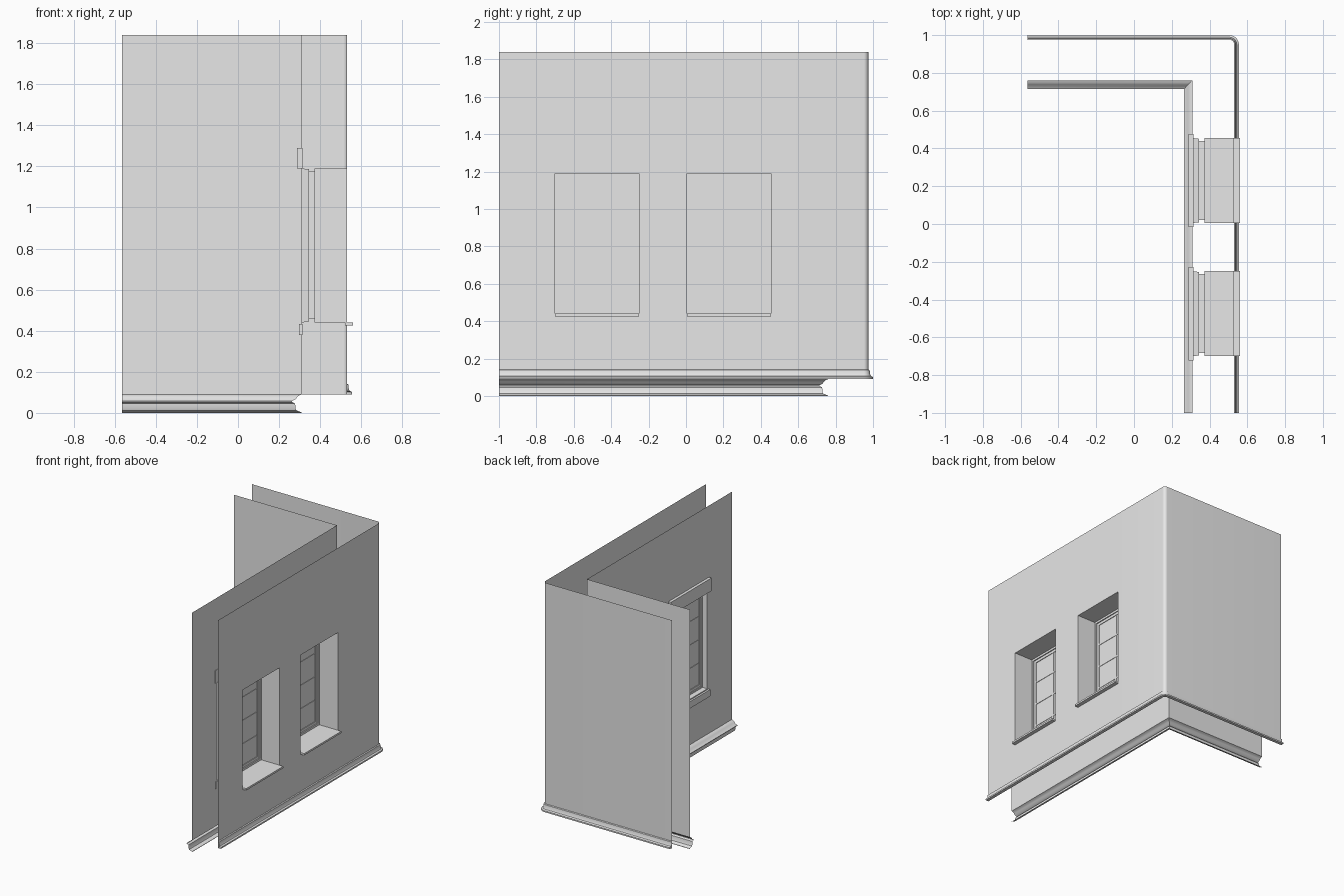
import bpy, bmesh, math
from mathutils import Vector

cube = bpy.data.objects.get("Cube")
if cube:
    bpy.data.objects.remove(cube, do_unlink=True)

plaster = bpy.data.materials.new("plain_grey")
plaster.use_nodes = True
plaster.diffuse_color = (0.8, 0.8, 0.8, 1)
plaster.node_tree.nodes["Principled BSDF"].inputs["Base Color"].default_value = (0.8, 0.8, 0.8, 1)

LEFT_END, FRONT_END, TOP, BASE = -0.565, -1.0, 1.84, 0.09
OUTER, INNER = (0.53, 0.975), (0.31, 0.76)
WINDOWS = [(-0.70, -0.25), (0.005, 0.455)]
SILL, HEAD = 0.44, 1.19


def finish(name, bm):
    for f in bm.faces:
        f.smooth = True
    me = bpy.data.meshes.new(name)
    bm.to_mesh(me)
    bm.free()
    me.set_sharp_from_angle(angle=math.radians(30))
    me.materials.append(plaster)
    ob = bpy.data.objects.new(name, me)
    bpy.context.collection.objects.link(ob)
    return ob


def corner_path(corner, offset, radius):
    """L-shaped plan line, pushed outward by offset, with a rounded corner."""
    x, y = corner
    pts = [(LEFT_END, y + offset)]
    if radius:
        r = radius + offset
        for i in range(9):
            a = math.pi / 2 * (1 - i / 8)
            pts.append((x - radius + r * math.cos(a), y - radius + r * math.sin(a)))
    else:
        pts.append((x + offset, y + offset))
    return pts + [(x + offset, FRONT_END)]


def sweep(corner, profile, radius=0.0, inward=False):
    """Run an (offset, height) profile along the L-shaped plan."""
    bm = bmesh.new()
    rows = [[bm.verts.new((x, y, z)) for x, y in corner_path(corner, d, radius)]
            for d, z in profile]
    for a, b in zip(rows, rows[1:]):
        for i in range(len(a) - 1):
            quad = (a[i], a[i + 1], b[i + 1], b[i])
            bm.faces.new(quad[::-1] if inward else quad)
    return bm


def cut_windows(bm, x):
    """Slice the long wall on the window lines and remove the openings."""
    cuts = [((0, y, 0), (0, 1, 0)) for w in WINDOWS for y in w]
    cuts += [((0, 0, z), (0, 0, 1)) for z in (SILL, HEAD)]
    for co, no in cuts:
        bmesh.ops.bisect_plane(bm, geom=bm.verts[:] + bm.edges[:] + bm.faces[:],
                               plane_co=co, plane_no=no)
    holes = []
    for f in bm.faces:
        c = f.calc_center_median()
        if abs(c.x - x) < 0.001 and SILL < c.z < HEAD and any(a < c.y < b for a, b in WINDOWS):
            holes.append(f)
    bmesh.ops.delete(bm, geom=holes, context='FACES')


def box(bm, x, y, z):
    verts = bmesh.ops.create_cube(bm, size=1)["verts"]
    for v in verts:
        v.co = Vector([s[0] if c < 0 else s[1] for c, s in zip(v.co, (x, y, z))])


def box_part(name, x, y, z):
    bm = bmesh.new()
    box(bm, x, y, z)
    return finish(name, bm)


# Wall sheets
for name, corner, radius, inward in (("outer_wall", OUTER, 0.025, False),
                                     ("inner_wall", INNER, 0.0, True)):
    wall = sweep(corner, [(0, TOP), (0, BASE)], radius, inward)
    cut_windows(wall, corner[0])
    finish(name, wall)

# Mouldings at the foot of each wall
finish("outer_moulding", sweep(OUTER, [(0, 0.142), (0.007, 0.138), (0.009, 0.118), (0.014, 0.107),
                                       (0.025, 0.101), (0.025, 0.09), (0, 0.09)], 0.025))
finish("inner_moulding", sweep(INNER, [(0, 0.09), (-0.012, 0.085), (-0.022, 0.077), (-0.03, 0.066),
                                       (-0.046, 0.058), (-0.046, 0.053), (-0.032, 0.046),
                                       (-0.03, 0.022), (-0.026, 0.012), (0, 0.003), (0, 0)],
                               inward=True))

# Windows: stepped reveal, glazing, bars, sills and lintel
REVEAL = [(0.53, 0), (0.373, 0), (0.373, 0.016), (0.345, 0.016), (0.345, 0.004), (0.31, 0)]
for n, (y0, y1) in enumerate(WINDOWS):
    tag = ("front", "rear")[n]
    bm = bmesh.new()
    loops = [[bm.verts.new((x, y, z)) for y, z in ((y0 + d, SILL + d), (y1 - d, SILL + d),
                                                   (y1 - d, HEAD - d), (y0 + d, HEAD - d))]
             for x, d in REVEAL]
    for a, b in zip(loops, loops[1:]):
        for i in range(4):
            j = (i + 1) % 4
            bm.faces.new((a[i], a[j], b[j], b[i]))
    finish(tag + "_window_reveal", bm)

    d, w = 0.016, 0.02
    ya, yb, za, zb = y0 + d, y1 - d, SILL + d, HEAD - d
    box_part(tag + "_window_pane", (0.356, 0.36), (ya, yb), (za, zb))
    depth = (0.351, 0.365)
    bm = bmesh.new()
    for y in (ya, yb - w):
        box(bm, depth, (y, y + w), (za, zb))
    for z in (za, zb - w):
        box(bm, depth, (ya, yb), (z, z + w))
    finish(tag + "_window_sash", bm)

    bm = bmesh.new()
    depth, half = (0.353, 0.363), 0.006
    mid = (ya + yb) / 2
    box(bm, depth, (mid - half, mid + half), (za, zb))
    for i in (1, 2, 3):
        z = za + (zb - za) * i / 4
        box(bm, depth, (ya, yb), (z - half, z + half))
    finish(tag + "_window_bars", bm)

    box_part(tag + "_outer_sill", (0.52, 0.56), (y0, y1), (0.426, SILL))
    box_part(tag + "_inner_sill", (0.296, 0.314), (y0 - 0.018, y1 + 0.018), (0.38, 0.432))
    box_part(tag + "_inner_lintel", (0.288, 0.314), (y0 - 0.022, y1 + 0.022), (HEAD, 1.29))
